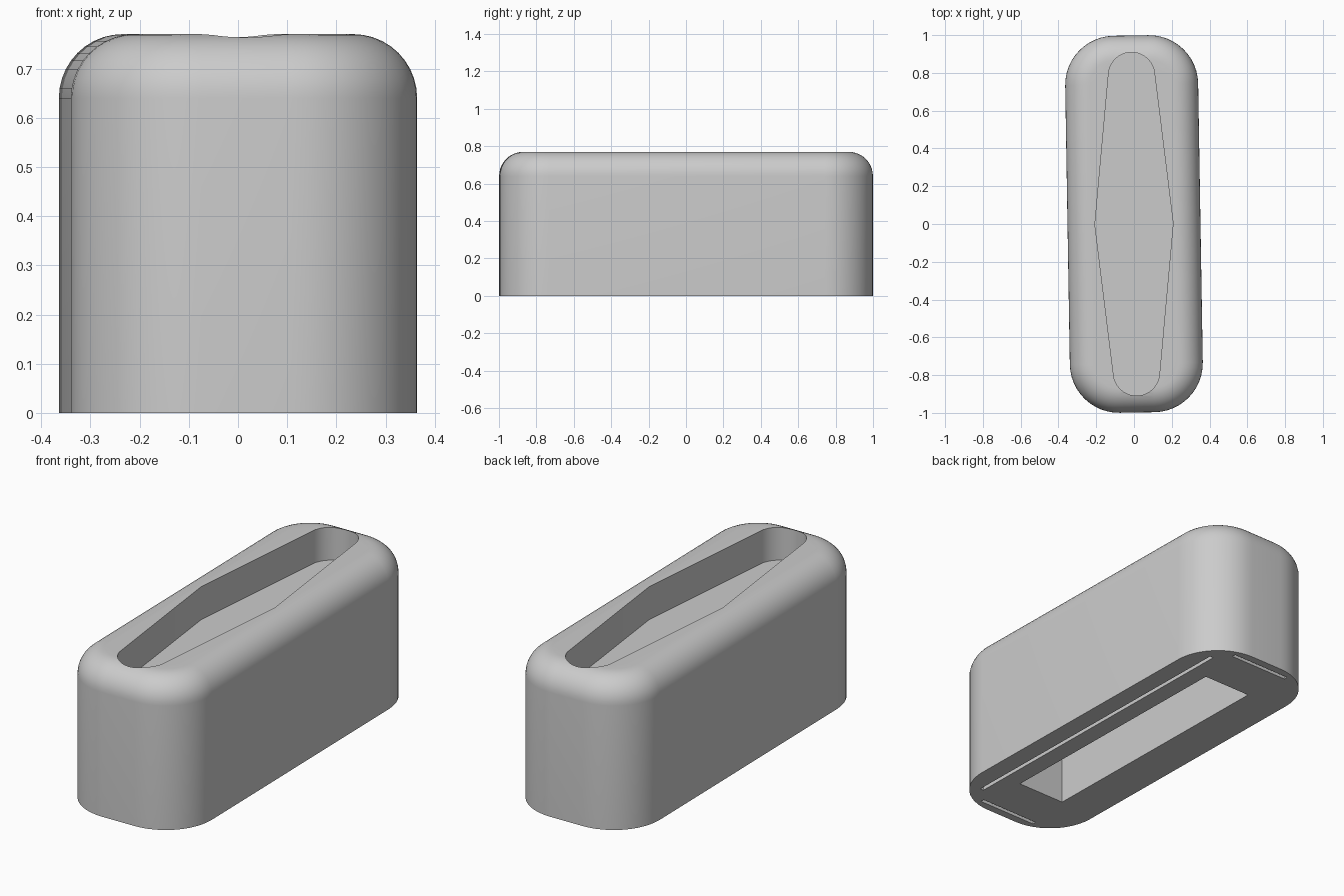
import bpy
import bmesh
from math import sin, cos, pi, radians

cube = bpy.data.objects.get("Cube")
if cube:
    bpy.data.objects.remove(cube, do_unlink=True)

HALF_W, HALF_L, HEIGHT = 0.352, 0.998, 0.77
CORNER, FILLET = 0.26, 0.13

grey = bpy.data.materials.new("plain grey")
grey.use_nodes = True
grey.diffuse_color = (0.6, 0.6, 0.6, 1)
grey.node_tree.nodes["Principled BSDF"].inputs["Base Color"].default_value = grey.diffuse_color


def arc(cx, cy, r, start, end, steps):
    angles = [start + (end - start) * i / steps for i in range(steps + 1)]
    return [(cx + r * cos(a), cy + r * sin(a)) for a in angles]


def rounded_rect(inset):
    """Outline of the body, pulled in by the given distance."""
    cx, cy = HALF_W - CORNER, HALF_L - CORNER
    points = []
    for k, (sx, sy) in enumerate([(1, 1), (-1, 1), (-1, -1), (1, -1)]):
        points += arc(sx * cx, sy * cy, CORNER - inset, k * pi / 2, (k + 1) * pi / 2, 12)
    return points


def loft(name, sections):
    """Solid through a stack of (outline, z) sections with equal point counts."""
    bm = bmesh.new()
    rings = [[bm.verts.new((x, y, z)) for x, y in outline] for outline, z in sections]
    n = len(rings[0])
    for low, high in zip(rings, rings[1:]):
        for i in range(n):
            j = (i + 1) % n
            bm.faces.new((low[i], low[j], high[j], high[i]))
    bm.faces.new(rings[0][::-1])
    bm.faces.new(rings[-1])
    bmesh.ops.recalc_face_normals(bm, faces=bm.faces)
    mesh = bpy.data.meshes.new(name)
    bm.to_mesh(mesh)
    bm.free()
    obj = bpy.data.objects.new(name, mesh)
    bpy.context.collection.objects.link(obj)
    return obj


def box(name, cx, cy, w, l, top):
    outline = [(cx + sx * w / 2, cy + sy * l / 2) for sx, sy in [(1, 1), (-1, 1), (-1, -1), (1, -1)]]
    return loft(name, [(outline, -0.1), (outline, top)])


# Body: rounded block with a filleted top rim
sections = [(rounded_rect(0), 0)]
for i in range(11):
    a = i / 10 * pi / 2
    sections.append((rounded_rect(FILLET * (1 - cos(a))), HEIGHT - FILLET * (1 - sin(a))))
body = loft("body", sections)
body.data.materials.append(grey)

# Top recess: long diamond with round ends
tilt = radians(6)
recess = ([(0.207, 0)] + arc(0, 0.787, 0.122, tilt, pi - tilt, 20)
          + [(-0.207, 0)] + arc(0, -0.787, 0.122, pi + tilt, 2 * pi - tilt, 20))
cutters = [loft("recess_cutter", [(recess, HEIGHT - 0.17), (recess, HEIGHT + 0.1)])]

# Underside: rectangular cavity and narrow slots
cutters.append(box("cavity_cutter", 0, 0, 0.275, 1.4, 0.45))
cutters.append(box("side_slot_cutter", 0.243, 0, 0.02, 1.73, 0.1))
for side in (-1, 1):
    cutters.append(box("end_slot_cutter", 0, side * 0.947, 0.34, 0.02, 0.1))

for cutter in cutters:
    cutter.hide_render = True
    mod = body.modifiers.new(cutter.name, "BOOLEAN")
    mod.operation = "DIFFERENCE"
    mod.solver = "EXACT"
    mod.object = cutter

# Bake the cuts and drop the cutters
bpy.context.view_layer.update()
graph = bpy.context.evaluated_depsgraph_get()
baked = bpy.data.meshes.new_from_object(body.evaluated_get(graph))
body.modifiers.clear()
body.data = baked
for cutter in cutters:
    bpy.data.objects.remove(cutter, do_unlink=True)

# The block stands turned very slightly
body.rotation_euler.z = radians(0.95)

for obj in bpy.context.selected_objects:
    obj.select_set(False)
body.select_set(True)
bpy.context.view_layer.objects.active = body
bpy.ops.object.shade_smooth_by_angle(angle=radians(30))
